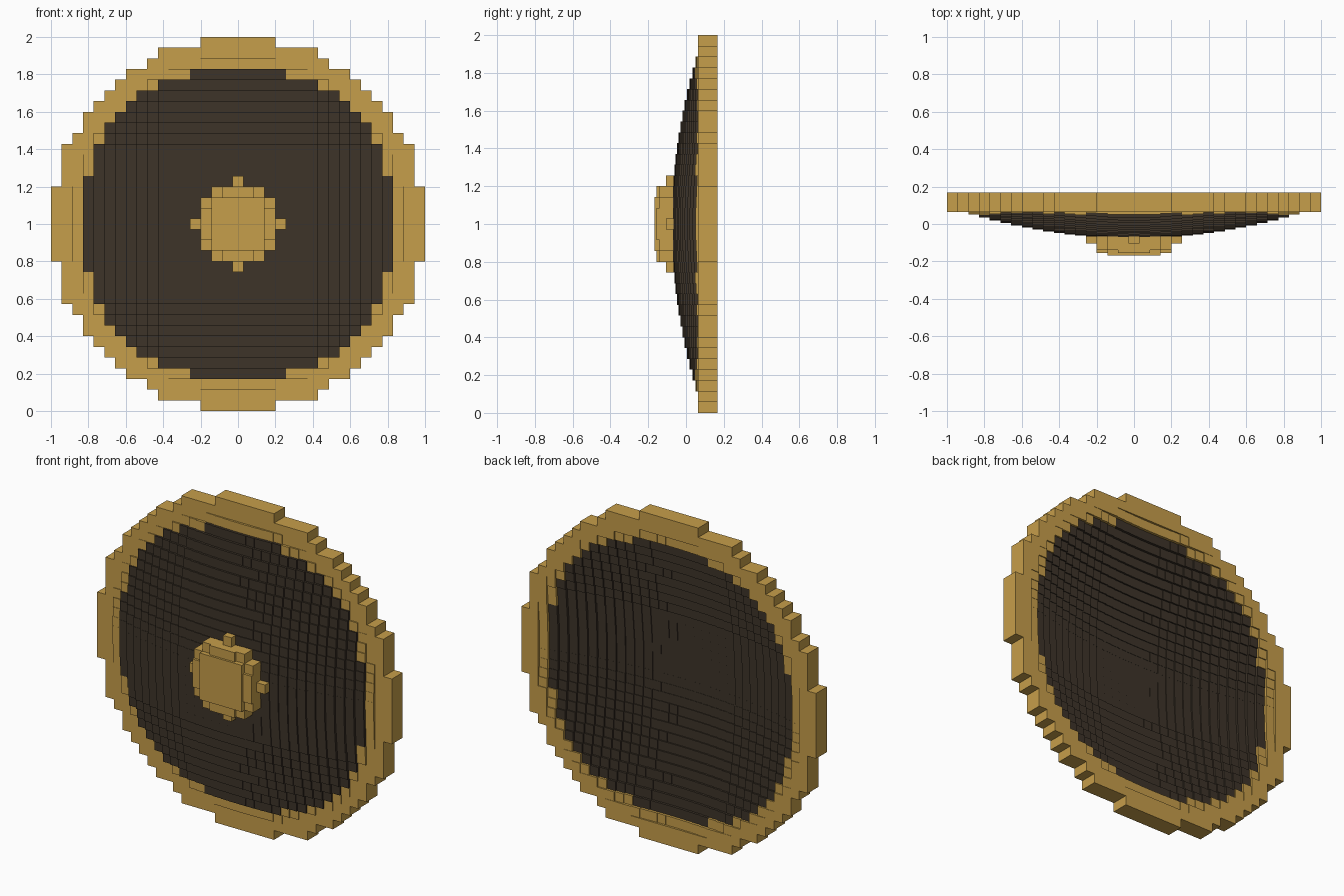
import bpy, bmesh

if "Cube" in bpy.data.objects:
    bpy.data.objects.remove(bpy.data.objects["Cube"])

P = 2 / 35          # cell size across the face
THICK = 0.105       # constant thickness of dish and rim

# Half-widths in cells for each row counted from the centre
RIM_ROWS = [17, 17, 17, 17, 16, 16, 16, 16, 15, 14, 14, 13, 12, 11, 10, 8, 7, 3]
DISH_ROWS = [14] * 5 + [13] * 3 + [12, 12, 11, 10, 9, 7, 4]


def disc(rows):
    n = len(rows) - 1
    return {(i, j) for j in range(-n, n + 1)
            for i in range(-rows[abs(j)], rows[abs(j)] + 1)}


def dish_front(i, j):
    return min(0.063, -0.075 + 0.17 * (i * i + j * j) * P * P)


def boss_front(i, j):
    r2 = i * i + j * j
    return -0.168 if r2 <= 8 else -0.155 if r2 <= 10 else -0.14 if r2 <= 13 else -0.105


def material(name, rgb):
    m = bpy.data.materials.new(name)
    m.diffuse_color = (*rgb, 1)
    m.use_nodes = True
    m.node_tree.nodes["Principled BSDF"].inputs["Base Color"].default_value = m.diffuse_color
    return m


def build(name, cells, columns, mat):
    """Stepped columns along y, with walls only where a neighbour leaves them exposed."""
    bm = bmesh.new()

    def quad(pts):
        bm.faces.new([bm.verts.new(p) for p in pts])

    for i, j in cells:
        f, b = columns[i, j]
        x0, x1 = (i - .5) * P, (i + .5) * P
        z0, z1 = 1 + (j - .5) * P, 1 + (j + .5) * P
        quad([(x0, f, z0), (x1, f, z0), (x1, f, z1), (x0, f, z1)])
        quad([(x0, b, z0), (x0, b, z1), (x1, b, z1), (x1, b, z0)])
        # edge corners ordered so that walls face outwards
        edges = {(1, 0): ((x1, z0), (x1, z1)), (-1, 0): ((x0, z1), (x0, z0)),
                 (0, 1): ((x1, z1), (x0, z1)), (0, -1): ((x0, z0), (x1, z0))}
        for (di, dj), (p, q) in edges.items():
            n = columns.get((i + di, j + dj))
            if n is None:
                spans = [(f, b)]
            else:
                spans = [(f, min(n[0], b)), (max(n[1], f), b)]
            for a, c in spans:
                if c - a > 1e-5:
                    quad([(p[0], a, p[1]), (p[0], c, p[1]),
                          (q[0], c, q[1]), (q[0], a, q[1])])
    bmesh.ops.remove_doubles(bm, verts=bm.verts, dist=1e-5)
    me = bpy.data.meshes.new(name)
    bm.to_mesh(me)
    bm.free()
    me.materials.append(mat)
    ob = bpy.data.objects.new(name, me)
    bpy.context.collection.objects.link(ob)


gold = material("gold", (0.565, 0.342, 0.069))
dark = material("dark_wood", (0.047, 0.034, 0.022))

# Curved dish and its surrounding rim share one height field
whole, inner = disc(RIM_ROWS), disc(DISH_ROWS)
shell = {c: (dish_front(*c), dish_front(*c) + THICK) for c in whole}
build("shield_dish", inner, shell, dark)
build("shield_rim", whole - inner, shell, gold)

# Domed boss in the middle of the front
boss_cells = {(i, j) for i in range(-4, 5) for j in range(-4, 5) if i * i + j * j <= 16}
boss = {c: (boss_front(*c), dish_front(*c) + 0.005) for c in boss_cells}
build("centre_boss", boss_cells, boss, gold)
